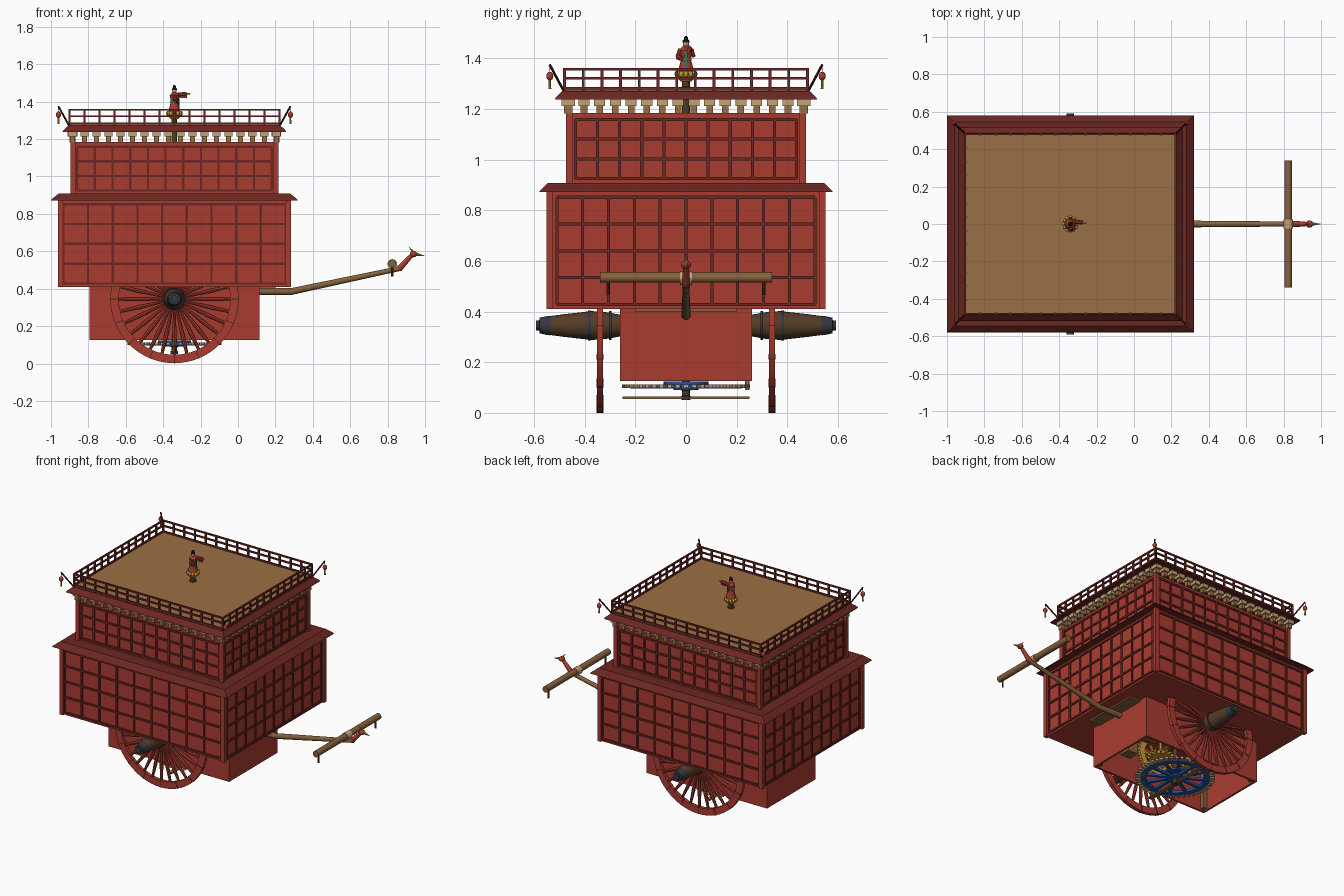
import bpy, bmesh
from math import sin, cos, pi, tau
from mathutils import Vector, Matrix

if "Cube" in bpy.data.objects:
    bpy.data.objects.remove(bpy.data.objects["Cube"])

MATS = {}
COL = dict(red=(.40, .045, .03), dark_red=(.15, .02, .016), maroon=(.09, .012, .01), tan=(.33, .16, .058),
           pale=(.55, .36, .18), wood=(.24, .12, .045), brown=(.09, .045, .02), iron=(.035, .04, .055),
           blue=(.02, .09, .35), gold=(.6, .33, .04), black=(.012, .012, .014), skin=(.6, .36, .22), green=(.04, .2, .1))
CX = -.34  # axle and mast position


def part(name, col, fn, smooth=False):
    bm = bmesh.new()
    fn(bm)
    bmesh.ops.recalc_face_normals(bm, faces=bm.faces)
    me = bpy.data.meshes.new(name)
    bm.to_mesh(me)
    bm.free()
    if col not in MATS:
        MATS[col] = bpy.data.materials.new(col)
        MATS[col].diffuse_color = (*COL[col], 1)
    me.materials.append(MATS[col])
    if smooth:
        me.shade_smooth()
        me.set_sharp_from_angle(angle=.6)
    ob = bpy.data.objects.new(name, me)
    bpy.context.collection.objects.link(ob)
    return ob


def box(bm, x0, x1, y0, y1, z0, z1, rot=None):
    M = Matrix.Translation(((x0+x1)/2, (y0+y1)/2, (z0+z1)/2)) @ Matrix.Diagonal((x1-x0, y1-y0, z1-z0, 1))
    bmesh.ops.create_cube(bm, size=1, matrix=(rot @ M) if rot else M)


def rod(bm, a, b, r0, r1=None, n=10):
    a, b = Vector(a), Vector(b)
    d = b - a
    M = Matrix.Translation((a+b)/2) @ d.to_track_quat('Z', 'Y').to_matrix().to_4x4()
    bmesh.ops.create_cone(bm, cap_ends=True, segments=n, radius1=r0, radius2=r0 if r1 is None else r1,
                          depth=d.length, matrix=M)


def ball(bm, c, r, sz=1):
    bmesh.ops.create_uvsphere(bm, u_segments=14, v_segments=8, radius=r,
                              matrix=Matrix.Translation(c) @ Matrix.Diagonal((1, 1, sz, 1)))


def lathe(bm, prof, M, n=24, closed=False):
    rings = [[bm.verts.new(M @ Vector((r*cos(tau*i/n), r*sin(tau*i/n), h))) for i in range(n)] for r, h in prof]
    pairs = list(zip(rings, rings[1:])) + ([(rings[-1], rings[0])] if closed else [])
    for p, q in pairs:
        for i in range(n):
            bm.faces.new((p[i], p[(i+1) % n], q[(i+1) % n], q[i]))
    if not closed:
        bm.faces.new(rings[0])
        bm.faces.new(rings[-1])


def ring(bm, r0, r1, h0, h1, M, n=48):
    lathe(bm, [(r0, h0), (r1, h0), (r1, h1), (r0, h1)], M, n, True)


def frustum(bm, hx0, hy0, z0, hx1, hy1, z1):
    lo, hi = [[bm.verts.new((CX+sx*hx, sy*hy, z)) for sx, sy in ((-1, -1), (1, -1), (1, 1), (-1, 1))]
              for hx, hy, z in ((hx0, hy0, z0), (hx1, hy1, z1))]
    bm.faces.new(lo)
    bm.faces.new(hi)
    for i in range(4):
        bm.faces.new((lo[i], lo[(i+1) % 4], hi[(i+1) % 4], hi[i]))


def toothed(bm, M, r0, r1, h0, h1, count, w):
    for i in range(count):
        box(bm, r0, r1, -w, w, h0, h1, M @ Matrix.Rotation(tau*i/count, 4, 'Z'))


# Storeys: hx, hy are half sizes about the mast
def storey(name, hx, hy, z0, z1, nx, ny, rows, mx, my, mz):
    part(name + '_walls', 'red', lambda bm: box(bm, CX-hx+.012, CX+hx-.012, -hy+.012, hy-.012, z0, z1))

    def posts(bm):
        for sx in (-1, 1):
            for sy in (-1, 1):
                x, y = CX+sx*(hx-.012), sy*(hy-.012)
                box(bm, x-.013, x+.013, y-.013, y+.013, z0, z1)
    part(name + '_corner_posts', 'red', posts)

    def lattice(bm):
        a, b, w = z0+mz, z1-mz*1.3, .006
        for s in (-1, 1):
            y, x = s*(hy-.012), CX+s*(hx-.012)
            for i in range(nx+1):
                u = CX + (hx-mx)*(2*i/nx-1)
                box(bm, u-w, u+w, y-.007, y+.007, a, b)
            for i in range(ny+1):
                u = (hy-my)*(2*i/ny-1)
                box(bm, x-.007, x+.007, u-w, u+w, a, b)
            for i in range(rows+1):
                z = a+(b-a)*i/rows
                box(bm, CX-hx+mx, CX+hx-mx, y-.008, y+.008, z-w, z+w)
                box(bm, x-.008, x+.008, -hy+my, hy-my, z-w, z+w)
    part(name + '_lattice', 'dark_red', lattice)


storey('main_storey', .622, .55, .41, .875, 9, 10, 4, .028, .04, .018)
storey('upper_storey', .555, .472, .905, 1.185, 11, 10, 3, .035, .035, .02)


# Eaves, bracket rows and roof deck
def main_eave(bm):
    frustum(bm, .66, .58, .872, .655, .575, .88)
    frustum(bm, .655, .575, .88, .62, .545, .908)
part('main_eave', 'dark_red', main_eave)


def roof_eave(bm):
    frustum(bm, .598, .518, 1.238, .594, .514, 1.247)
    frustum(bm, .594, .514, 1.247, .567, .487, 1.272)
part('roof_eave', 'dark_red', roof_eave)
part('roof_deck', 'tan', lambda bm: box(bm, CX-.56, CX+.56, -.48, .48, 1.25, 1.278))


def brackets(w, d, z0, z1):
    def fn(bm):
        for s in (-1, 1):
            for i in range(18):
                u = CX+.545*(2*i/17-1)
                box(bm, u-w, u+w, s*.465-d, s*.465+d, z0, z1)
            for i in range(1, 15):
                u = .465*(2*i/15-1)
                box(bm, CX+s*.545-d, CX+s*.545+d, u-w, u+w, z0, z1)
    return fn
part('bracket_blocks', 'tan', brackets(.013, .016, 1.183, 1.215))
part('bracket_caps', 'pale', brackets(.022, .026, 1.213, 1.24))


# Railing round the deck
def railing(bm):
    hx, hy, r = .562, .48, .0055
    for s in (-1, 1):
        for i in range(15):
            x = CX+hx*(2*i/14-1)
            box(bm, x-r, x+r, s*hy-r, s*hy+r, 1.27, 1.362)
        for i in range(1, 13):
            y = hy*(2*i/13-1)
            box(bm, CX+s*hx-r, CX+s*hx+r, y-r, y+r, 1.27, 1.362)
        for z in (1.283, 1.322, 1.357):
            box(bm, CX-hx, CX+hx, s*hy-.005, s*hy+.005, z-.005, z+.005)
            box(bm, CX+s*hx-.005, CX+s*hx+.005, -hy, hy, z-.005, z+.005)
part('railing', 'dark_red', railing)

# Corner lanterns
for k, (sx, sy) in enumerate(((-1, -1), (1, -1), (1, 1), (-1, 1))):
    X, Y = CX+sx*.62, sy*.538
    part(f'lantern_pole_{k}', 'maroon', lambda bm: (rod(bm, (CX+sx*.565, sy*.485, 1.275), (X, Y, 1.375), .005, n=8),
                                                    rod(bm, (X, Y, 1.34), (X, Y, 1.375), .0015, n=6)))
    part(f'lantern_{k}', 'red', lambda bm: ball(bm, (X, Y, 1.33), .014, 1.25), True)
    part(f'lantern_tassel_{k}', 'gold', lambda bm: rod(bm, (X, Y, 1.28), (X, Y, 1.315), .006, .004, 8))


# Hollow undercarriage box, open below
def under_box(bm):
    for s in (-1, 1):
        box(bm, -.795, .115, s*.253-.007, s*.253+.007, .125, .415)
        box(bm, CX+s*.448-.007, CX+s*.448+.007, -.255, .255, .125, .415)
part('undercarriage_box', 'red', under_box)


def frame(bm):
    for x in (-.77, .09):
        for y in (-.23, .23):
            box(bm, x-.015, x+.015, y-.015, y+.015, .135, .41)
    box(bm, .115, .2, -.2, .2, .4, .412)
    for y in (-.12, .12):
        box(bm, -.1, -.02, y-.04, y+.04, .22, .3)
part('inner_frame', 'wood', frame)

# Wheels, hubs and axle
part('axle', 'brown', lambda bm: rod(bm, (CX, -.27, .345), (CX, .27, .345), .025, n=16), True)
for side, s in (('front', -1), ('back', 1)):
    M = Matrix.Translation((CX, 0, .345)) @ Matrix.Rotation(-s*pi/2, 4, 'X')  # local z points outward
    part(f'{side}_wheel_rim', 'red', lambda bm: ring(bm, .298, .343, .328, .352, M, 64), True)

    def joints(bm):
        for i in range(16):
            box(bm, .297, .3445, -.002, .002, .326, .354, M @ Matrix.Rotation(tau*i/16, 4, 'Z'))
    part(f'{side}_rim_joints', 'maroon', joints)

    def spokes(bm):
        for i in range(28):
            a = tau*i/28
            d = Vector((cos(a), sin(a), 0))
            o = Vector((0, 0, .34))
            m = d*.2
            rod(bm, M @ (o+d*.045), M @ (o+m), .006, .012, 8)
            rod(bm, M @ (o+m), M @ (o+d*.302), .012, .008, 8)
    part(f'{side}_spokes', 'red', spokes, True)
    hub = [(.043, .26), (.052, .31), (.057, .37), (.054, .40), (.045, .48), (.037, .54), (.03, .57)]
    part(f'{side}_hub', 'brown', lambda bm: lathe(bm, hub, M, 28), True)

    def bands(bm):
        ring(bm, .03, .0575, .295, .305, M, 28)
        ring(bm, .03, .0595, .375, .388, M, 28)
        lathe(bm, [(.039, .535), (.036, .555), (.031, .578), (.02, .58), (.02, .592)], M, 28)
    part(f'{side}_hub_bands', 'iron', bands, True)
    # Gold gear fixed to the wheel
    part(f'{side}_axle_gear', 'gold', lambda bm: (ring(bm, .09, .13, .19, .21, M, 32), ring(bm, .02, .035, .18, .22, M, 20),
         toothed(bm, M, .125, .15, .193, .207, 24, .007), toothed(bm, M, .03, .1, .195, .205, 6, .008)))

# Horizontal direction gear, transfer gears and mast
G = Matrix.Translation((CX, 0, 0))
part('direction_gear', 'blue', lambda bm: (ring(bm, .185, .22, .097, .113, G), ring(bm, .012, .05, .09, .122, G, 24),
     lathe(bm, [(.088, .112), (.088, .124)], G, 32), toothed(bm, G, .04, .19, .098, .112, 12, .01)))
part('direction_gear_teeth', 'pale', lambda bm: toothed(bm, G, .215, .252, .098, .112, 48, .009))
part('mast', 'brown', lambda bm: rod(bm, (CX, 0, .05), (CX, 0, 1.315), .015, n=16), True)
part('mast_foot', 'iron', lambda bm: lathe(bm, [(.02, .052), (.02, .066), (.01, .07), (.012, .085), (.025, .092)], G, 16))
part('foot_beam', 'wood', lambda bm: box(bm, CX-.014, CX+.014, -.25, .25, .055, .064))
for sx in (-1, 1):
    T = Matrix.Translation((CX+sx*.12, 0, .2))
    part('transfer_gear', 'gold', lambda bm: (ring(bm, .015, .065, 0, .02, T, 24), toothed(bm, T, .06, .085, .003, .017, 14, .007),
         rod(bm, (CX+sx*.12, 0, .16), (CX+sx*.12, 0, .41), .012)))
part('gear_peg', 'pale', lambda bm: rod(bm, (CX, .242, .09), (CX, .242, .135), .008))


# Draught pole, yoke and bird-head finial
def pole(bm):
    rod(bm, (.1, 0, .385), (.285, 0, .385), .019, n=12)
    ball(bm, (.285, 0, .385), .018)
    rod(bm, (.285, 0, .385), (.875, 0, .51), .018, .013, 12)
part('draught_pole', 'wood', pole, True)
part('yoke', 'wood', lambda bm: rod(bm, (.825, -.34, .535), (.825, .34, .535), .021, n=16), True)
part('yoke_binding', 'pale', lambda bm: rod(bm, (.825, -.024, .532), (.825, .024, .532), .026, n=16), True)
part('yoke_pegs', 'brown', lambda bm: [rod(bm, (.825, s*.308, .465), (.825, s*.308, .54), .006) for s in (-1, 1)])
part('finial_neck', 'red', lambda bm: (rod(bm, (.86, 0, .505), (.93, 0, .58), .017, .011, 12), ball(bm, (.938, 0, .585), .02, .85)), True)
part('finial_beak', 'gold', lambda bm: (rod(bm, (.95, 0, .585), (.998, 0, .575), .01, .001, 8),
                                        rod(bm, (.938, 0, .595), (.912, 0, .625), .006, .001, 8)))

# Pointing figure on its petal stand
part('figure_base', 'brown', lambda bm: lathe(bm, [(.022, 1.276), (.022, 1.286), (.014, 1.29), (.014, 1.312)], G, 16), True)


def stand(bm):
    lathe(bm, [(.02, 1.308), (.034, 1.322), (.041, 1.34), (.034, 1.343), (.026, 1.355)], G, 20)
    for i in range(12):
        ball(bm, (CX+.036*cos(tau*i/12), .036*sin(tau*i/12), 1.338), .009, 1.4)
part('petal_stand', 'gold', stand, True)
part('figure_robe', 'red', lambda bm: lathe(bm, [(.032, 1.345), (.028, 1.365), (.02, 1.395), (.022, 1.415), (.025, 1.432),
                                                 (.016, 1.446), (.009, 1.449)], G, 18), True)
part('figure_sash', 'green', lambda bm: (ring(bm, .015, .0225, 1.393, 1.401, G, 18), box(bm, CX+.02, CX+.027, -.006, .006, 1.36, 1.43)))


def arms(bm):
    rod(bm, (CX, .015, 1.435), (CX+.065, .008, 1.441), .011, .012)
    box(bm, CX+.03, CX+.066, .003, .013, 1.42, 1.44)
    rod(bm, (CX, -.022, 1.437), (CX+.005, -.031, 1.405), .009, .011)
    rod(bm, (CX+.005, -.031, 1.405), (CX+.022, -.018, 1.4), .011, .01)
    rod(bm, (CX, .02, 1.436), (CX, .032, 1.405), .009, .007)
part('figure_arms', 'red', arms, True)
part('figure_head', 'skin', lambda bm: (ball(bm, (CX, 0, 1.458), .0125, 1.15), rod(bm, (CX+.06, .008, 1.441), (CX+.085, .006, 1.442), .005, .003)), True)
part('figure_hat', 'black', lambda bm: lathe(bm, [(.0135, 1.463), (.0135, 1.47), (.009, 1.474), (.008, 1.484), (.004, 1.488)], G, 14), True)

for m in bpy.data.materials:
    if m.users and not m.is_grease_pencil:
        m.use_nodes = True
        m.node_tree.nodes["Principled BSDF"].inputs["Base Color"].default_value = m.diffuse_color
